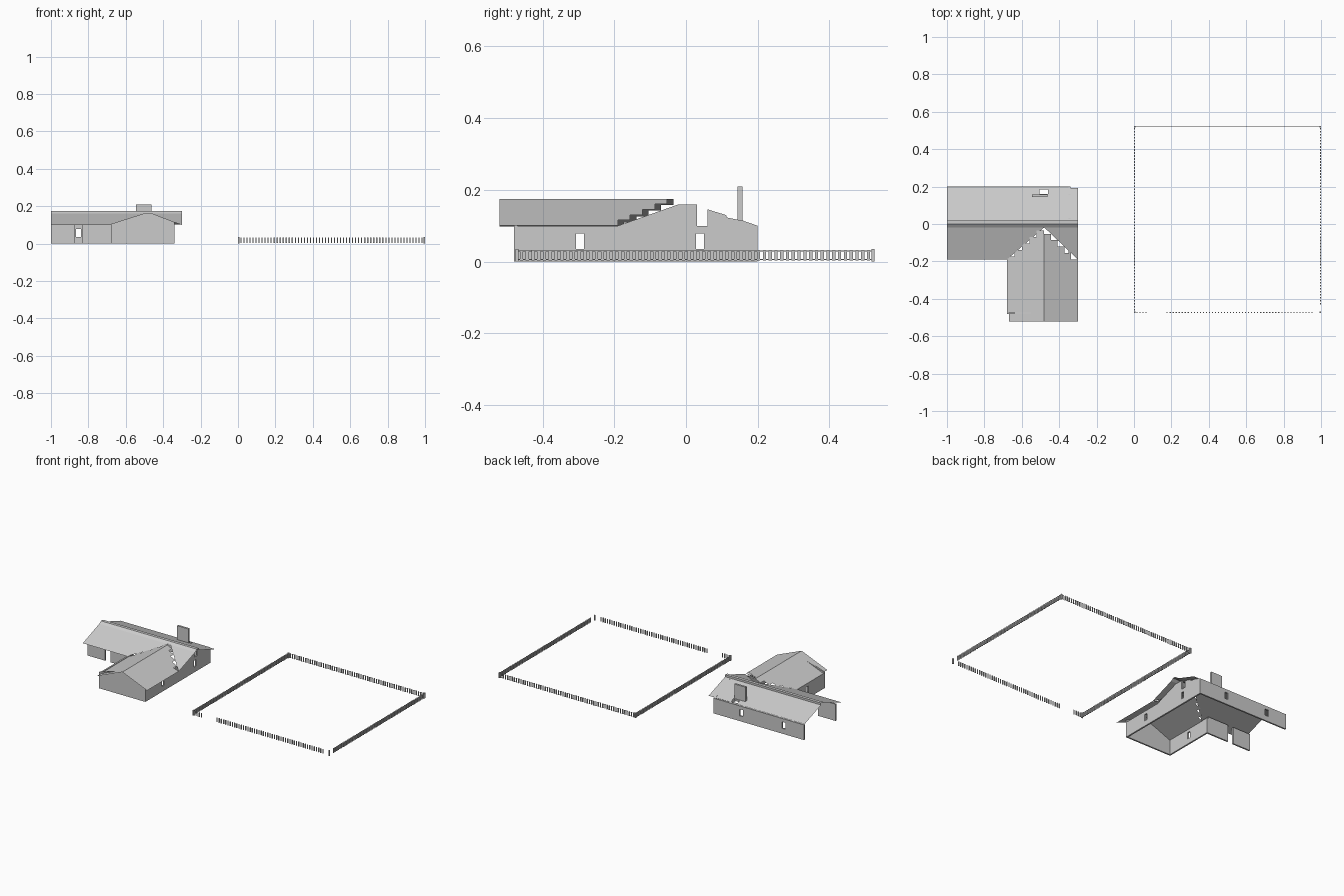
import bpy

if "Cube" in bpy.data.objects:
    bpy.data.objects.remove(bpy.data.objects["Cube"])

T = 0.01          # wall thickness
EAVE = 0.10       # wall height


def mesh(name, verts, faces):
    me = bpy.data.meshes.new(name)
    me.from_pydata(verts, [], faces)
    ob = bpy.data.objects.new(name, me)
    bpy.context.collection.objects.link(ob)
    return ob


def boxes(name, items):
    """One object made of boxes (x0, x1, y0, y1, z0, z1)."""
    v, f = [], []
    for x0, x1, y0, y1, z0, z1 in items:
        b = len(v)
        v += [(x, y, z) for z in (z0, z1) for x, y in ((x0, y0), (x1, y0), (x1, y1), (x0, y1))]
        f += [[b + i for i in q] for q in ((3, 2, 1, 0), (4, 5, 6, 7), (0, 1, 5, 4),
                                           (1, 2, 6, 5), (2, 3, 7, 6), (3, 0, 4, 7))]
    return mesh(name, v, f)


def wall(name, axis, a, b, c, openings, h=EAVE):
    """Upright wall running a..b along an axis, starting at c across it, with openings."""
    spans, at = [], a
    for o0, o1, z0, z1 in openings:
        spans.append((at, o0, 0, h))
        if z0 > 0:
            spans.append((o0, o1, 0, z0))
        if z1 < h:
            spans.append((o0, o1, z1, h))
        at = o1
    spans.append((at, b, 0, h))
    if axis == 'x':
        return boxes(name, [(s, e, c, c + T, z0, z1) for s, e, z0, z1 in spans])
    return boxes(name, [(c, c + T, s, e, z0, z1) for s, e, z0, z1 in spans])


def gable(name, axis, pts, c):
    """Thin upright prism from a profile."""
    n = len(pts)
    put = (lambda p, d: (p[0], d, p[1])) if axis == 'x' else (lambda p, d: (d, p[0], p[1]))
    v = [put(p, d) for d in (c, c + T) for p in pts]
    f = [list(range(n)), list(range(2 * n - 1, n - 1, -1))]
    f += [[i, i + n, (i + 1) % n + n, (i + 1) % n] for i in range(n)]
    return mesh(name, v, f)


def sheet(name, polys, height):
    """Thin roof sheet: flat plan outlines lifted by a height function."""
    v, f = [], []
    for poly in polys:
        f.append(list(range(len(v), len(v) + len(poly))))
        v += [(x, y, height(x, y)) for x, y in poly]
    return mesh(name, v, f)


def rect(x0, x1, y0, y1):
    return [(x0, y0), (x1, y0), (x1, y1), (x0, y1)]


# House walls with windows and the doorway; the left end is open
WIN = (0.035, 0.078)
wall("back_wall", 'x', -1, -0.34, 0.2 - T, [(-0.867, -0.84, *WIN), (-0.555, -0.53, *WIN)])
wall("front_wall", 'x', -1, -0.68, -0.14, [(-0.872, -0.832, 0, 0.11)], 0.11)
wall("right_wall", 'y', -0.48, 0.2, -0.35, [(-0.307, -0.284, *WIN), (0.028, 0.05, *WIN)])
wall("wing_left_wall", 'y', -0.48, -0.13, -0.68, [(-0.307, -0.284, *WIN)])
wall("wing_front_wall", 'x', -0.68, -0.34, -0.48, [])

# Gables above the eaves
gable("wing_gable", 'x', [(-0.68, 0.1), (-0.34, 0.1), (-0.34, 0.115), (-0.46, 0.162),
                          (-0.50, 0.162), (-0.68, 0.105)], -0.48)
gable("right_gable_front", 'y', [(-0.19, 0.1), (0.03, 0.1), (0.03, 0.16), (-0.02, 0.16)], -0.35)
gable("right_gable_back", 'y', [(0.06, 0.1), (0.2, 0.1), (0.16, 0.114), (0.114, 0.123),
                                (0.112, 0.13), (0.075, 0.141), (0.06, 0.146)], -0.35)

# Main roof: front slope cut at the valleys, back slope with a hole behind the chimney
RX, VX = -0.48, -0.68
front_z = lambda x, y: 0.1 + (y + 0.19) * 0.062 / 0.172
sheet("main_roof_front", [[(-1, -0.19), (VX, -0.19), (RX, -0.018), (-1, -0.018)],
                          [(-0.3, -0.19), (-0.3, -0.018), (RX, -0.018)]], front_z)
sheet("main_roof_back", [rect(-1, -0.505, 0.02, 0.192), rect(-0.46, -0.3, 0.02, 0.192),
                         rect(-0.505, -0.46, 0.02, 0.16), rect(-0.505, -0.46, 0.185, 0.192)],
      lambda x, y: 0.162 - (y - 0.02) * 0.06 / 0.172)

# Ridge cap
cap = [(-0.018, 0.162), (0.0, 0.175), (0.02, 0.175), (0.02, 0.162)]
mesh("ridge_cap", [(x, y, z) for x in (-1, -0.3) for y, z in cap],
     [[i, i + 1, i + 5, i + 4] for i in range(3)])

# Wing roof: strips whose ends step up the valleys
wing_z = lambda x, y: 0.175 - abs(x - RX) * 0.074 / 0.18
N = 5
for side, edge, over in (("left", -0.68, 0.5), ("right", -0.3, 0.0)):
    strips = []
    for i in range(N):
        a, b = (RX + (edge - RX) * (i + k) / N for k in (0, 1))
        end = -0.018 - 0.172 * (i + 1 - over) / N
        strips.append(rect(min(a, b), max(a, b), -0.52, end))
    if side == "left":   # outer strip stops short of the wall at the front
        strips[-1][0], strips[-1][3] = (-0.667, -0.52), (-0.68, strips[-1][3][1])
        strips[-1].append((-0.68, -0.48))
        strips[-1].append((-0.667, -0.48))
    sheet("wing_roof_" + side, strips, wing_z)

# Chimney
boxes("chimney", [(-0.545, -0.463, 0.144, 0.157, 0.1, 0.21)])

# Picket fence around the yard
X0, X1, Y0, Y1, M = 0.0, 1.0, -0.475, 0.525, 62
Z0, Z1 = 0.003, 0.032
steps = [i / M for i in range(1, M)]
keep = lambda t: not (0.08 < t < 0.165) and t < 0.96
pick_x = lambda t, y: (X0 + t - 0.003, X0 + t + 0.003, y, y + 0.005, Z0, Z1)
pick_y = lambda t, x: (x, x + 0.006, Y0 + t - 0.0045, Y0 + t + 0.0045, Z0, Z1)
boxes("front_pickets", [pick_x(t, Y0) for t in steps if keep(t)])
boxes("back_pickets", [pick_x(t, Y1 - 0.005) for t in steps])
boxes("left_pickets", [pick_y(t, X0) for t in steps])
boxes("right_pickets", [pick_y(t, X1 - 0.006) for t in steps if t > 0.04])

# Fence rails on the closed sides
rails = []
for z in (0.005, 0.029):
    rails += [(X0 + 0.002, X0 + 0.004, Y0, Y1, z, z + 0.002),
              (X1 - 0.004, X1 - 0.002, Y0 + 0.045, Y1, z, z + 0.002),
              (X0, X1, Y1 - 0.003, Y1 - 0.002, z, z + 0.001)]
boxes("fence_rails", rails)

# Corner posts
boxes("corner_posts", [(x, x + 0.008, y, y + 0.008, 0, 0.035)
                       for x in (X0, X1 - 0.008) for y in (Y0, Y1 - 0.008)])
